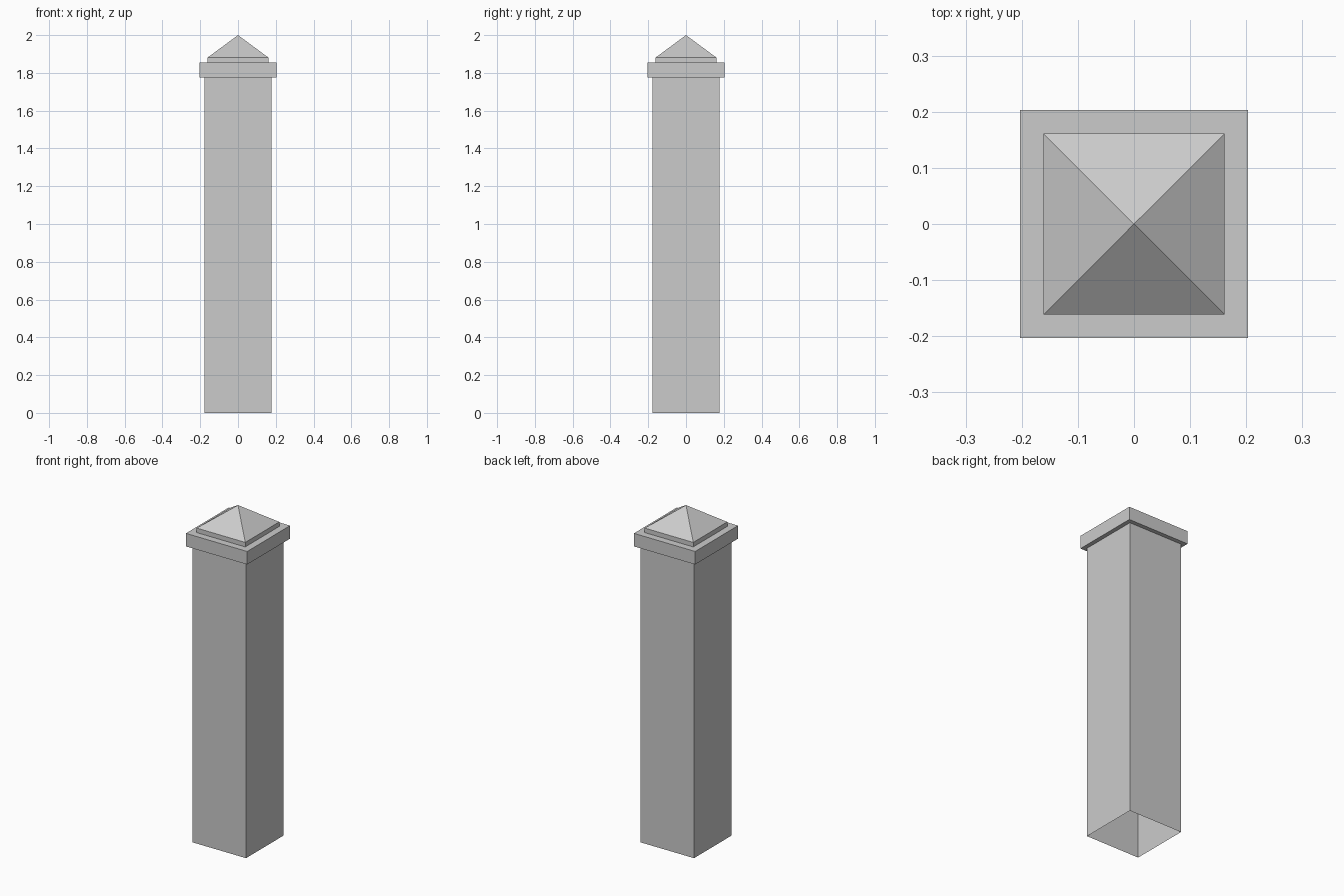
import bpy
import bmesh

if "Cube" in bpy.data.objects:
    bpy.data.objects.remove(bpy.data.objects["Cube"])


def square_shell(name, profile):
    """Stack square rings from (half_width, z) pairs; a zero width closes to a point."""
    bm = bmesh.new()
    prev = None
    for h, z in profile:
        if h == 0:
            ring = [bm.verts.new((0, 0, z))] * 4
        else:
            ring = [bm.verts.new((x * h, y * h, z))
                    for x, y in ((-1, -1), (1, -1), (1, 1), (-1, 1))]
        if prev:
            for i in range(4):
                j = (i + 1) % 4
                corners = [prev[i], prev[j], ring[j], ring[i]]
                bm.faces.new(list(dict.fromkeys(corners)))
        prev = ring
    mesh = bpy.data.meshes.new(name)
    bm.to_mesh(mesh)
    bm.free()
    obj = bpy.data.objects.new(name, mesh)
    bpy.context.collection.objects.link(obj)
    return obj


SHAFT, COLLAR, CAP = 0.178, 0.203, 0.161

# Hollow post shaft, open at the bottom
square_shell("post_shaft", [(SHAFT, 0), (SHAFT, 1.776)])

# Overhanging collar with underside and top ledges
square_shell("post_collar", [(SHAFT, 1.776), (COLLAR, 1.776),
                             (COLLAR, 1.854), (CAP, 1.854)])

# Low plinth rising into a pyramid
square_shell("pyramid_cap", [(CAP, 1.854), (CAP, 1.881), (0, 2.0)])
